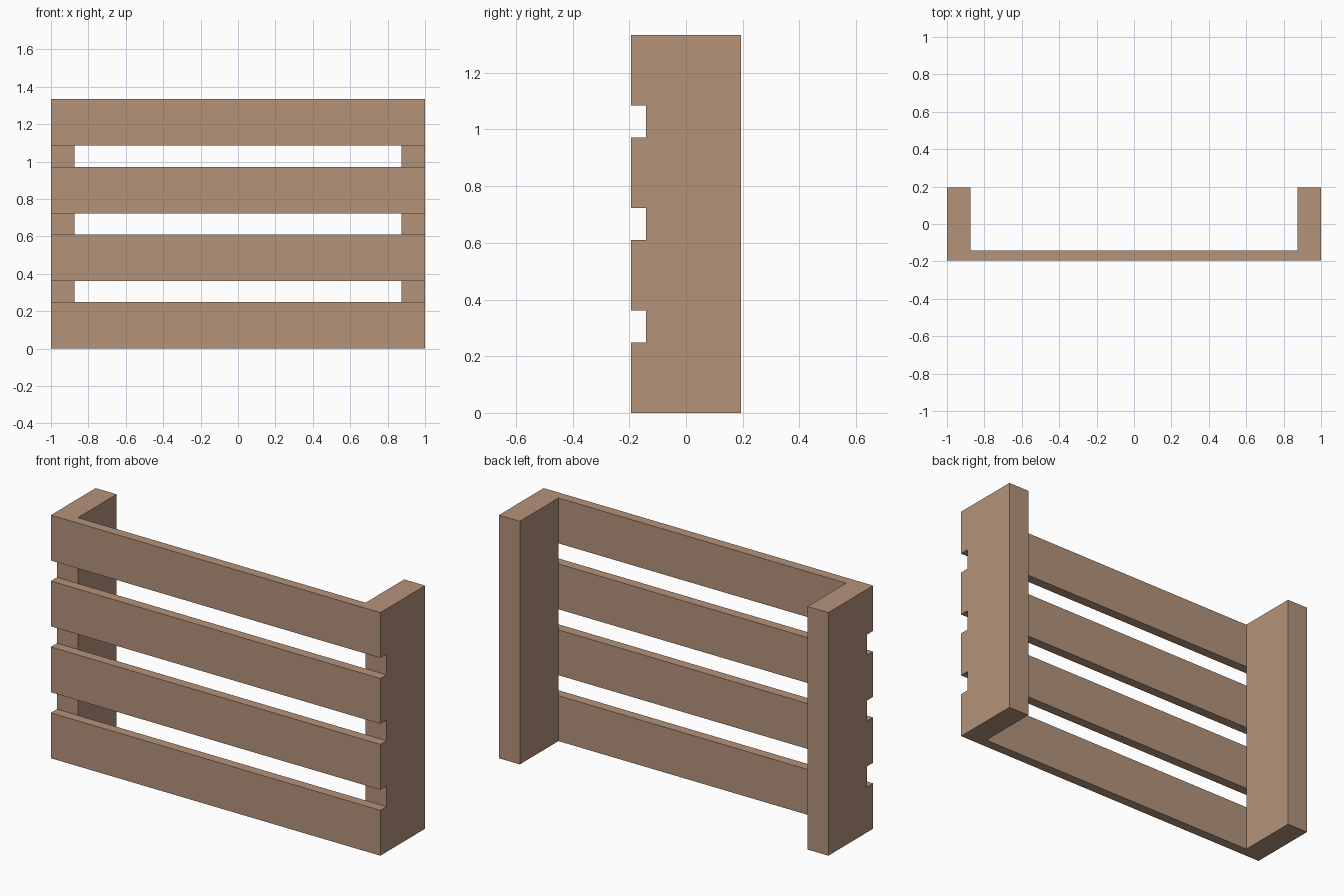
import bpy

if "Cube" in bpy.data.objects:
    bpy.data.objects.remove(bpy.data.objects["Cube"])

# One flat wood colour
wood = bpy.data.materials.new("light_brown_wood")
wood.diffuse_color = (0.456, 0.292, 0.195, 1.0)
wood.use_nodes = True
wood.node_tree.nodes["Principled BSDF"].inputs["Base Color"].default_value = wood.diffuse_color


def box(name, x, y, z):
    """Box spanning the (min, max) ranges on each axis."""
    bpy.ops.mesh.primitive_cube_add(size=1)
    ob = bpy.context.object
    ob.name = name
    for v in ob.data.vertices:
        v.co = [r[0] if c < 0 else r[1] for c, r in zip(v.co, (x, y, z))]
    ob.data.materials.append(wood)
    return ob


HEIGHT = 1.334
DEPTH = 0.194        # half depth
SLAT_BACK = -0.141   # where slats meet the posts
POST_INNER = 0.873
SLAT_H = 0.249
SLATS = 4
PITCH = (HEIGHT - SLAT_H) / (SLATS - 1)

# Side posts
box("left_post", (-1, -POST_INNER), (SLAT_BACK, DEPTH), (0, HEIGHT))
box("right_post", (POST_INNER, 1), (SLAT_BACK, DEPTH), (0, HEIGHT))

# Front slats
for i in range(SLATS):
    z = i * PITCH
    box(f"front_slat_{i + 1}", (-1, 1), (-DEPTH, SLAT_BACK), (z, z + SLAT_H))
